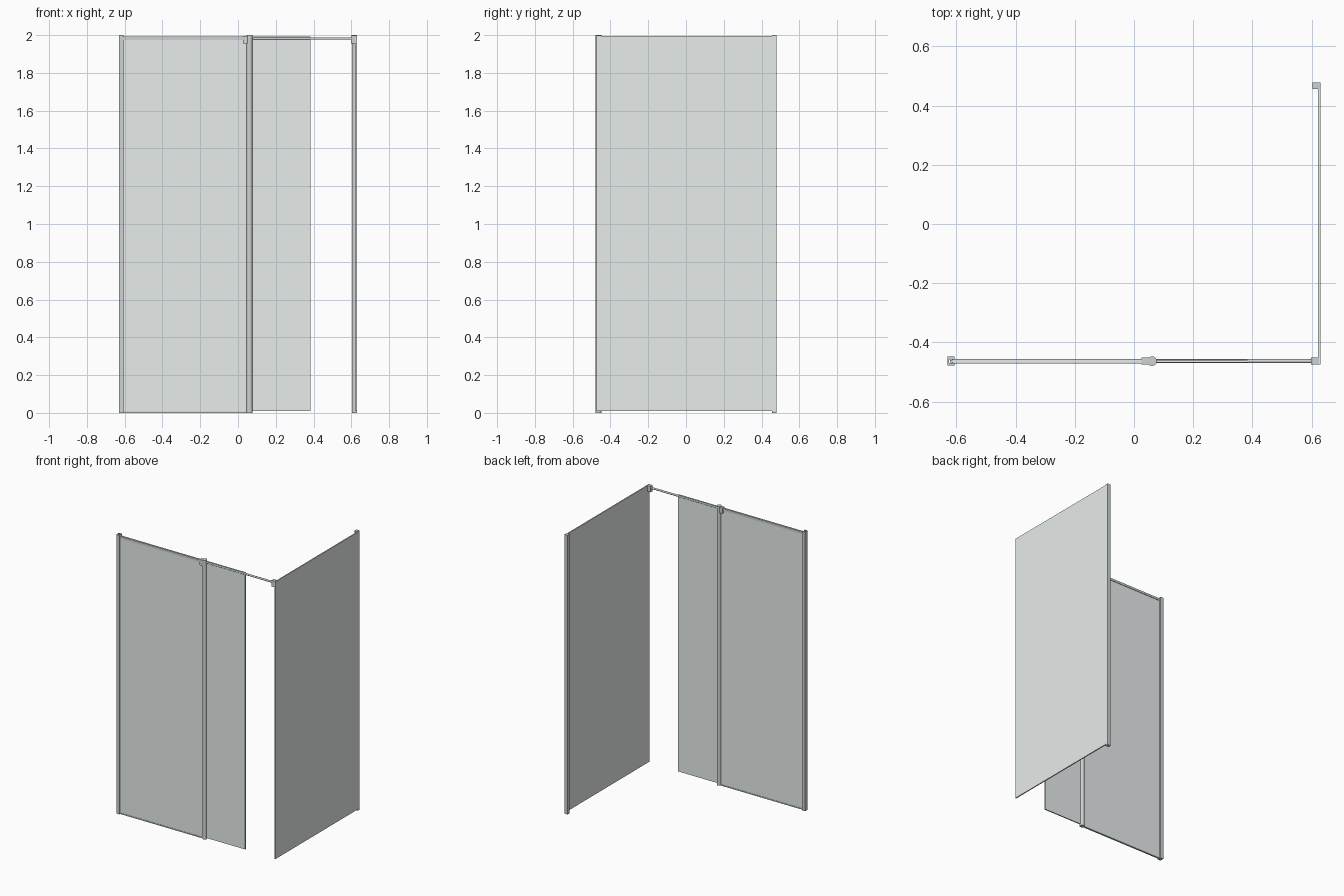
import bpy, bmesh, math
from mathutils import Matrix

if "Cube" in bpy.data.objects:
    bpy.data.objects.remove(bpy.data.objects["Cube"])

glass_mat = bpy.data.materials.new("pale_glass")
glass_mat.diffuse_color = (0.80, 0.85, 0.84, 1)
glass_mat.use_nodes = True
glass_mat.node_tree.nodes["Principled BSDF"].inputs["Base Color"].default_value = glass_mat.diffuse_color
metal_mat = bpy.data.materials.new("satin_metal")
metal_mat.diffuse_color = (0.62, 0.65, 0.66, 1)
metal_mat.use_nodes = True
metal_mat.node_tree.nodes["Principled BSDF"].inputs["Base Color"].default_value = metal_mat.diffuse_color


def finish(name, bm, mat):
    bmesh.ops.recalc_face_normals(bm, faces=bm.faces)
    mesh = bpy.data.meshes.new(name)
    bm.to_mesh(mesh)
    bm.free()
    mesh.materials.append(mat)
    obj = bpy.data.objects.new(name, mesh)
    bpy.context.collection.objects.link(obj)
    return obj


def box(name, x, y, z, mat=metal_mat):
    bm = bmesh.new()
    bmesh.ops.create_cube(bm, size=1)
    for v in bm.verts:
        for i, (a, b) in enumerate((x, y, z)):
            v.co[i] = (a + b) / 2 + v.co[i] * (b - a)
    return finish(name, bm, mat)


def extrude(name, outline, z0, z1):
    bm = bmesh.new()
    face = bm.faces.new([bm.verts.new((x, y, z0)) for x, y in outline])
    res = bmesh.ops.extrude_face_region(bm, geom=[face])
    for v in res["geom"]:
        if isinstance(v, bmesh.types.BMVert):
            v.co.z = z1
    return finish(name, bm, metal_mat)


def rod(name, centre, radius, length, axis):
    bm = bmesh.new()
    rot = Matrix.Rotation(math.pi / 2, 4, 'Y') if axis == 'X' else Matrix()
    bmesh.ops.create_cone(bm, cap_ends=True, segments=24, radius1=radius, radius2=radius,
                          depth=length, matrix=Matrix.Translation(centre) @ rot)
    for f in bm.faces:
        f.smooth = len(f.verts) == 4
    for e in bm.edges:
        e.smooth = all(len(f.verts) == 4 for f in e.link_faces)
    return finish(name, bm, metal_mat)


Y = -0.463      # centre line of the front screen
G = 0.004       # half thickness of the glass

# Glass panels
box("fixed_front_glass", (-0.622, 0.055), (Y - G, Y + G), (0.006, 1.992), glass_mat)
box("swing_glass", (0.062, 0.383), (Y - G, Y + G), (0.01, 1.992), glass_mat)
box("side_glass", (0.622, 0.63), (-0.475, 0.477), (0.01, 1.996), glass_mat)

# Wall channel on the left, open toward the glass
extrude("left_wall_channel",
        [(-0.63, Y - 0.015), (-0.606, Y - 0.015), (-0.606, Y - 0.006), (-0.625, Y - 0.006),
         (-0.625, Y + 0.006), (-0.606, Y + 0.006), (-0.606, Y + 0.015), (-0.63, Y + 0.015)], 0, 2)

# Wall profile at the back of the side glass
box("side_wall_profile", (0.603, 0.629), (0.455, 0.478), (0, 2))

# Round hinge post
rod("hinge_post", (0.061, Y, 1.0), 0.016, 2.0, 'Z')

# Bottom seal under the fixed glass
box("bottom_seal", (-0.612, 0.055), (Y - 0.006, Y + 0.006), (0, 0.008))

# Stabiliser bar with a thicker sleeve over the fixed glass
rod("stabiliser_bar", (0.0, Y, 1.982), 0.0065, 1.23, 'X')
box("top_rail", (-0.612, 0.05), (Y - 0.0075, Y + 0.0075), (1.974, 1.990))

# Bar brackets at the hinge and at the side glass
box("hinge_bracket", (0.026, 0.06), (Y - 0.012, Y + 0.012), (1.955, 1.995))
box("side_bracket", (0.597, 0.624), (Y - 0.012, Y + 0.012), (1.955, 1.998))
